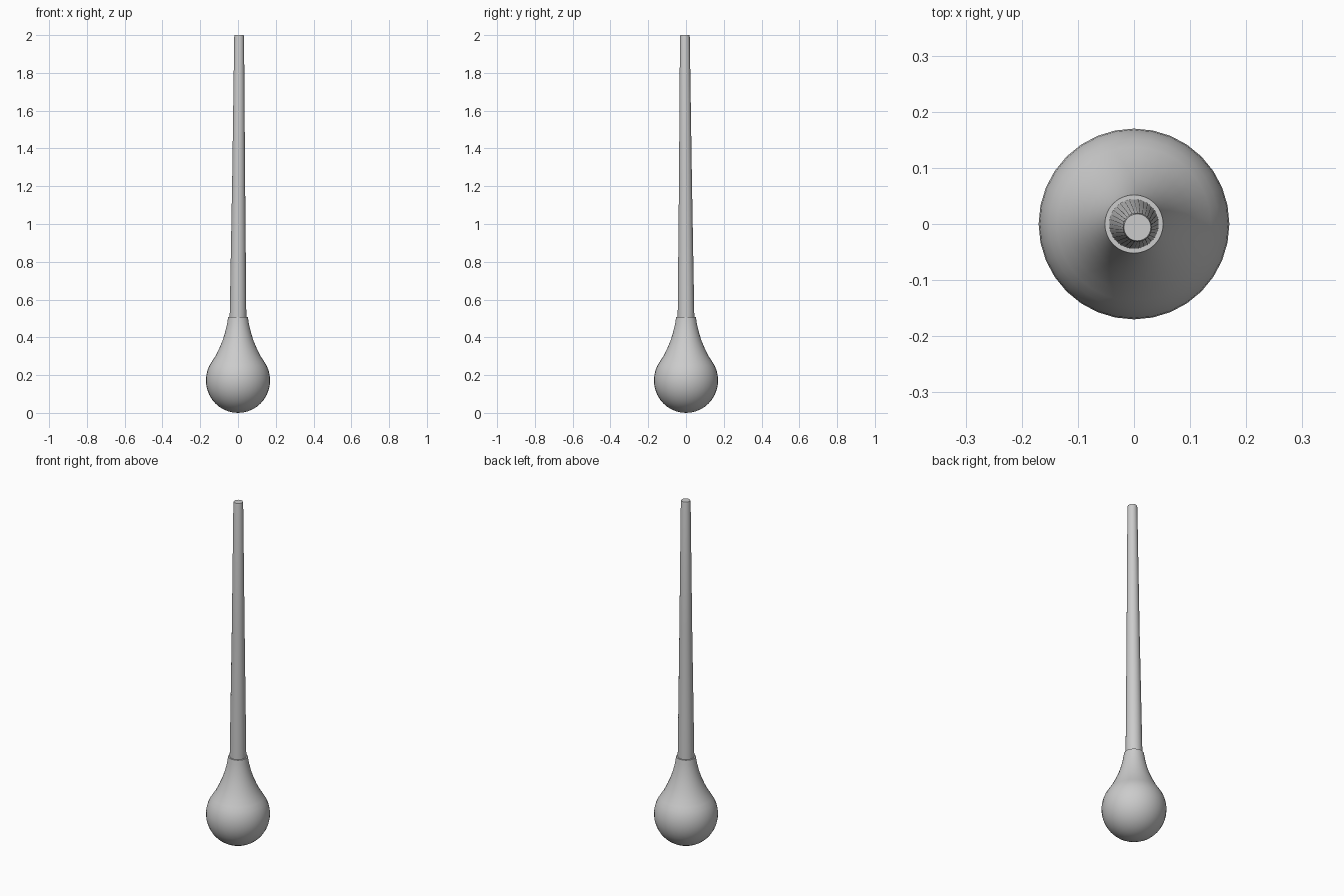
import bpy, bmesh, math

if "Cube" in bpy.data.objects:
    bpy.data.objects.remove(bpy.data.objects["Cube"])

SEGMENTS = 32


def lathe(name, rings):
    """Stack circular rings given as (radius, z, x, y); radius 0 makes a pole."""
    bm = bmesh.new()
    loops = []
    for r, z, x, y in rings:
        if r == 0:
            loops.append([bm.verts.new((x, y, z))])
            continue
        loops.append([bm.verts.new((x + r * math.cos(2 * math.pi * i / SEGMENTS),
                                    y + r * math.sin(2 * math.pi * i / SEGMENTS), z))
                      for i in range(SEGMENTS)])
    for a, b in zip(loops, loops[1:]):
        for i in range(SEGMENTS):
            j = (i + 1) % SEGMENTS
            if len(a) == 1:
                bm.faces.new((a[0], b[j], b[i]))
            else:
                bm.faces.new((a[i], a[j], b[j], b[i]))
    # Flat caps on open ends
    if len(loops[0]) > 1:
        bm.faces.new(loops[0][::-1])
    if len(loops[-1]) > 1:
        bm.faces.new(loops[-1])
    bmesh.ops.recalc_face_normals(bm, faces=bm.faces)
    mesh = bpy.data.meshes.new(name)
    bm.to_mesh(mesh)
    bm.free()
    obj = bpy.data.objects.new(name, mesh)
    bpy.context.collection.objects.link(obj)
    bpy.ops.object.select_all(action='DESELECT')
    obj.select_set(True)
    bpy.context.view_layer.objects.active = obj
    bpy.ops.object.shade_smooth_by_angle(angle=math.radians(40))
    return obj


# Ball-shaped head that flares up into a neck socket
R, CENTRE = 0.17, 0.172
ball = [(0, 0, 0, 0)]
for k in range(1, 15):
    a = math.radians(-90 + 9 * k)
    ball.append((R * math.cos(a), CENTRE + CENTRE * math.sin(a), 0, 0))
neck = [(0.119, 0.302, 0, 0), (0.100, 0.340, 0, 0), (0.083, 0.380, 0, 0),
        (0.070, 0.420, 0, 0), (0.060, 0.460, 0, 0), (0.0555, 0.485, 0, 0),
        (0.052, 0.508, 0, 0)]
lathe("head", ball + neck)

# Tapered handle, leaning very slightly
lathe("handle", [(0.045, 0.40, 0, 0), (0.044, 0.51, 0, 0),
                 (0.034, 1.25, 0.0035, -0.003),
                 (0.026, 1.99, 0.006, -0.006), (0.024, 2.0, 0.006, -0.006)])
